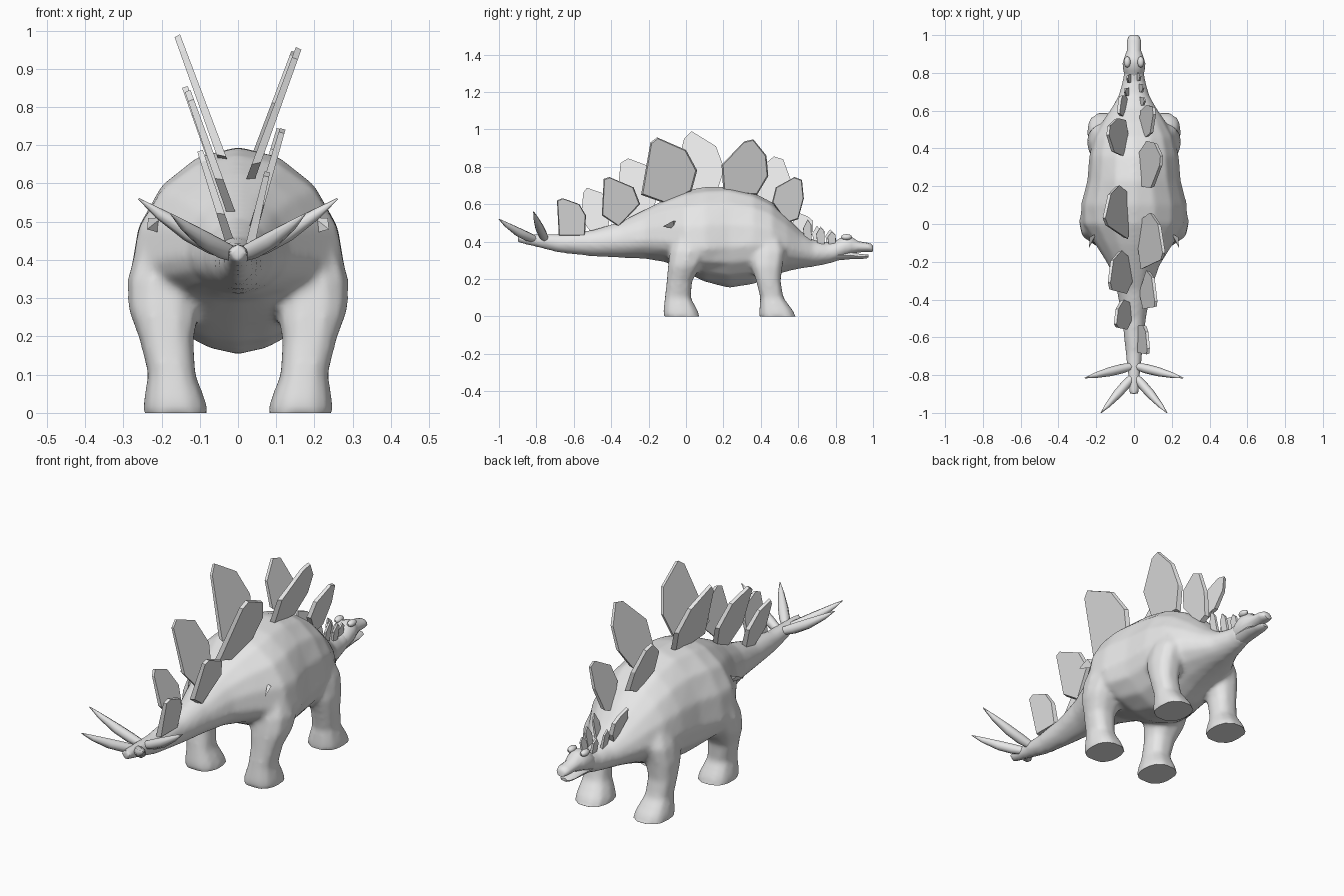
import bpy, bmesh, math
from mathutils import Vector

if "Cube" in bpy.data.objects:
    bpy.data.objects.remove(bpy.data.objects["Cube"])

skin = bpy.data.materials.new("grey_skin")
skin.diffuse_color = (0.8, 0.8, 0.8, 1)
skin.use_nodes = True
skin.node_tree.nodes["Principled BSDF"].inputs["Base Color"].default_value = skin.diffuse_color


def add_object(name, bm, smooth=True, angle=50):
    bmesh.ops.recalc_face_normals(bm, faces=bm.faces)
    me = bpy.data.meshes.new(name)
    bm.to_mesh(me)
    bm.free()
    me.materials.append(skin)
    ob = bpy.data.objects.new(name, me)
    bpy.context.collection.objects.link(ob)
    if smooth:
        bpy.ops.object.select_all(action='DESELECT')
        ob.select_set(True)
        bpy.context.view_layer.objects.active = ob
        bpy.ops.object.shade_smooth_by_angle(angle=math.radians(angle))
    return ob


def skin_rings(bm, rings):
    """Skin a list of closed point rings and cap both ends."""
    loops = [[bm.verts.new(p) for p in ring] for ring in rings]
    n = len(loops[0])
    for a, b in zip(loops, loops[1:]):
        for i in range(n):
            j = (i + 1) % n
            bm.faces.new((a[i], a[j], b[j], b[i]))
    bm.faces.new(loops[0])
    bm.faces.new(loops[-1])


def loft(name, rings):
    bm = bmesh.new()
    skin_rings(bm, rings)
    return add_object(name, bm)


def cross_section(y, zb, zt, w, zm, n=16):
    """Ring across y: bottom, top, half width, height of the widest point."""
    ring = []
    for i in range(n):
        t = 2 * math.pi * i / n
        c, s = math.cos(t), math.sin(t)
        if s < 0:
            c = math.copysign(abs(c) ** 1.25, c)
        ring.append((w * c, y, zm + s * ((zt - zm) if s > 0 else (zm - zb))))
    return ring


def leg_rings(table, side, n=10):
    """Rounded rings from rows of height, y range and x range."""
    rings = []
    for z, y0, y1, x0, x1 in table:
        ring = []
        for i in range(n):
            t = 2 * math.pi * (i + .5) / n
            c = math.copysign(abs(math.cos(t)) ** .8, math.cos(t)) / .96
            s = math.copysign(abs(math.sin(t)) ** .8, math.sin(t))
            ring.append((side * ((x0 + x1) / 2 + s * (x1 - x0) / 2),
                         (y0 + y1) / 2 + c * (y1 - y0) / 2, z))
        rings.append(ring)
    return rings


# Body with tail, neck and legs, blended into one skin
body = [(-0.90, .392, .444, .024, .42), (-0.80, .370, .442, .033, .41),
        (-0.68, .340, .442, .045, .39), (-0.50, .320, .462, .064, .39),
        (-0.35, .313, .507, .092, .40), (-0.22, .308, .572, .135, .41),
        (-0.11, .290, .627, .205, .40), (0.00, .235, .674, .280, .37),
        (0.10, .185, .694, .282, .36), (0.23, .152, .696, .248, .37),
        (0.36, .172, .664, .238, .38), (0.46, .215, .610, .215, .38),
        (0.54, .240, .535, .170, .37), (0.61, .255, .460, .122, .35),
        (0.68, .265, .410, .082, .335), (0.76, .280, .395, .060, .335),
        (0.82, .298, .405, .052, .35)]
hind = [(-.012, -.118, .075, .075, .25), (.03, -.12, .062, .083, .248),
        (.10, -.112, .024, .110, .236), (.19, -.102, .032, .115, .258),
        (.27, -.095, .08, .10, .288), (.35, -.085, .12, .09, .29),
        (.43, -.06, .12, .08, .265), (.50, -.02, .09, .08, .20)]
fore = [(-.012, .393, .59, .075, .25), (.03, .393, .572, .083, .248),
        (.10, .398, .520, .110, .236), (.19, .376, .505, .115, .246),
        (.27, .350, .515, .10, .25), (.35, .345, .53, .08, .238),
        (.42, .35, .51, .06, .21), (.48, .38, .48, .05, .16)]
bm = bmesh.new()
skin_rings(bm, [cross_section(*r) for r in body])
for side in (-1, 1):
    skin_rings(bm, leg_rings(hind, side))
    skin_rings(bm, leg_rings(fore, side))
torso = add_object("body_and_legs", bm, smooth=False)
remesh = torso.modifiers.new("blend", 'REMESH')
remesh.mode = 'VOXEL'
remesh.voxel_size = .012
soften = torso.modifiers.new("soften", 'SMOOTH')
soften.factor = .5
soften.iterations = 8
bpy.context.view_layer.update()
blended = bpy.data.meshes.new_from_object(
    torso.evaluated_get(bpy.context.evaluated_depsgraph_get()))
bpy.data.objects.remove(torso)
bm = bmesh.new()
bm.from_mesh(blended)
for v in bm.verts:      # flat soles
    v.co.z = max(v.co.z, 0)
for f in bm.faces:
    f.material_index = 0
add_object("body_and_legs", bm)

# Head: skull with upper jaw, and a separate lower jaw
skull = [(0.76, .292, .385, .040, .34), (0.81, .303, .410, .056, .355),
         (0.85, .315, .432, .060, .37), (0.885, .332, .425, .050, .37),
         (0.92, .342, .402, .037, .37), (0.97, .345, .394, .037, .37),
         (0.99, .345, .388, .030, .365), (1.00, .347, .376, .020, .36)]
loft("skull", [cross_section(*r, n=12) for r in skull])
jaw = [(0.80, .297, .350, .045, .325), (0.88, .305, .348, .042, .327),
       (0.93, .306, .334, .034, .32), (0.965, .309, .332, .028, .322),
       (0.975, .316, .330, .018, .324)]
loft("lower_jaw", [cross_section(*r, n=10) for r in jaw])

# Brow bumps over the eyes
for side in (-1, 1):
    bm = bmesh.new()
    bmesh.ops.create_uvsphere(bm, u_segments=10, v_segments=6, radius=1)
    bmesh.ops.scale(bm, vec=(.018, .030, .016), verts=bm.verts)
    bmesh.ops.translate(bm, vec=(side * .036, .858, .424), verts=bm.verts)
    add_object("brow", bm)

# Small skin fold behind each hip
for side in (-1, 1):
    bm = bmesh.new()
    pts = [(.20, -.05, .51), (.20, -.06, .47), (.238, -.125, .48), (.235, -.07, .51)]
    v = [bm.verts.new((side * x, y, z)) for x, y, z in pts]
    for f in ((0, 1, 2), (0, 2, 3), (1, 3, 2), (0, 3, 1)):
        bm.faces.new([v[i] for i in f])
    add_object("hip_fold", bm, smooth=False)


# Back plates: outlines in (y, z), leaning outwards from the spine
def plate(name, side, base_x, lean, outline, thick=.026):
    z0 = min(z for _, z in outline)
    z1 = max(z for _, z in outline)
    cy = sum(p[0] for p in outline) / len(outline)
    cz = sum(p[1] for p in outline) / len(outline)
    bm = bmesh.new()
    inner, outer = [], []
    for y, z in outline:
        x = base_x + lean * (z - z0)
        half = thick / 2 * (1 - .45 * (z - z0) / (z1 - z0))   # thinner at the top
        inner.append(bm.verts.new((side * (x - half), y, z)))
        # outer face is slightly smaller, giving a bevelled rim
        outer.append(bm.verts.new((side * (x + half), cy + (y - cy) * .94,
                                   cz + (z - cz) * .96)))
    bm.faces.new(inner)
    bm.faces.new(outer)
    n = len(outline)
    for i in range(n):
        j = (i + 1) % n
        bm.faces.new((inner[i], inner[j], outer[j], outer[i]))
    add_object(name, bm, smooth=False)


right_plates = [
    (.03, .23, [(-.68, .43), (-.69, .62), (-.66, .632), (-.57, .60), (-.535, .54), (-.54, .43)]),
    (.04, .29, [(-.45, .54), (-.44, .735), (-.41, .745), (-.28, .69), (-.245, .60), (-.36, .48)]),
    (.03, .36, [(-.24, .65), (-.19, .93), (-.155, .957), (0, .89), (.06, .78), (.03, .67), (-.10, .60)]),
    (.04, .36, [(.20, .66), (.19, .81), (.31, .935), (.36, .947), (.43, .86), (.44, .75), (.38, .65)]),
    (.04, .28, [(.46, .61), (.48, .69), (.58, .745), (.62, .73), (.63, .63), (.60, .52), (.54, .50)])]
left_plates = [
    (.02, .32, [(-.56, .52), (-.55, .66), (-.53, .688), (-.45, .66), (-.40, .57), (-.42, .46), (-.50, .44)]),
    (.018, .35, [(-.37, .61), (-.35, .82), (-.31, .845), (-.19, .80), (-.14, .68), (-.18, .56), (-.30, .52)]),
    (.04, .36, [(-.08, .67), (-.01, .95), (.03, .990), (.16, .91), (.205, .79), (.17, .68), (.04, .66)]),
    (.04, .36, [(.36, .66), (.38, .78), (.47, .855), (.52, .84), (.56, .73), (.55, .62), (.46, .58)]),
    (.04, .25, [(.57, .50), (.585, .56), (.65, .535), (.68, .51), (.68, .45), (.65, .39)])]
for side, group in ((1, right_plates), (-1, left_plates)):
    for base_x, lean, outline in group:
        plate("back_plate", side, base_x, lean, outline)

# Small neck plates
for side, x, y, z, h in ((1, .035, .65, .40, .12), (-1, .03, .70, .385, .10),
                         (1, .032, .72, .385, .095), (-1, .02, .77, .38, .085),
                         (1, .02, .78, .38, .075)):
    outline = [(y - .018, z), (y - .024, z + h * .6), (y, z + h),
               (y + .02, z + h * .75), (y + .022, z)]
    plate("neck_plate", side, x, .2, outline, thick=.014)

# Tail spikes: tapered along a slight upward curve
for side in (-1, 1):
    for a, b in (((0, -.75, .410), (.26, -.815, .56)), ((0, -.80, .410), (.175, -1.0, .52))):
        start = Vector((side * a[0], a[1], a[2]))
        end = Vector((side * b[0], b[1], b[2]))
        axis = (end - start).normalized()
        u = axis.cross(Vector((0, 0, 1))).normalized()
        w = u.cross(axis)
        rings = []
        for f, r in ((0, .018), (.25, .025), (.5, .024), (.8, .014), (1, .002)):
            c = start.lerp(end, f) - Vector((0, 0, .05 * f * (1 - f)))
            rings.append([c + r * (math.cos(k * math.pi / 4) * u +
                                   math.sin(k * math.pi / 4) * w) for k in range(8)])
        loft("tail_spike", rings)
